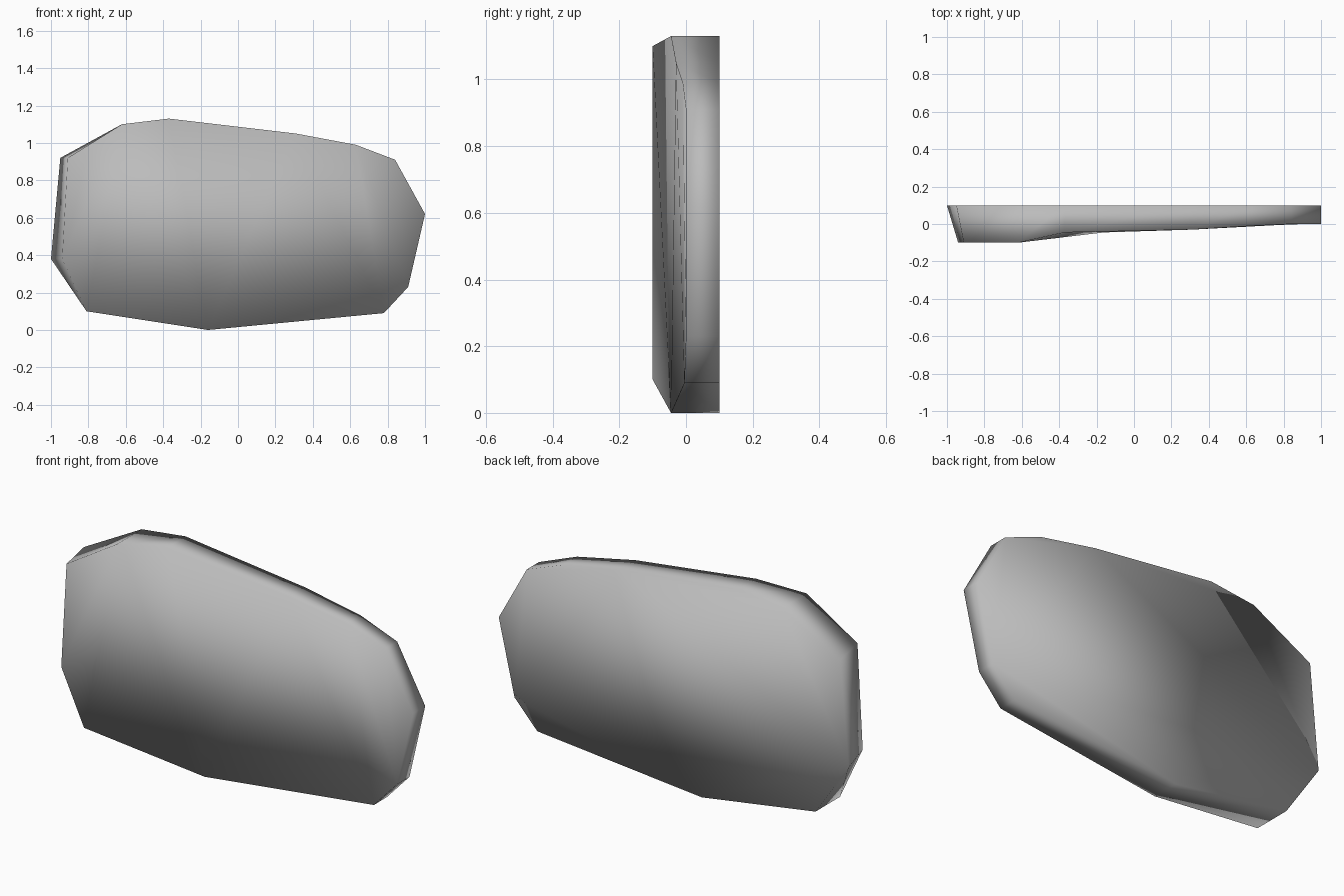
import bpy
import bmesh

cube = bpy.data.objects.get("Cube")
if cube:
    bpy.data.objects.remove(cube, do_unlink=True)

# Stone colour
stone = bpy.data.materials.new("stone_grey")
stone.use_nodes = True
colour = (0.5, 0.5, 0.5, 1)
stone.diffuse_color = colour
stone.node_tree.nodes["Principled BSDF"].inputs["Base Color"].default_value = colour

# Slab outline: x, z, front depth y, inward lean of the front rim
BACK = 0.1
outline = [
    (-1.0, 0.38, -0.1, 0.06),
    (-0.81, 0.1, -0.1, 0),
    (-0.16, 0.0, -0.045, 0),
    (0.78, 0.09, -0.005, 0),
    (0.91, 0.23, 0, 0),
    (1.0, 0.62, 0, 0),
    (0.84, 0.91, 0, 0),
    (0.63, 0.99, -0.01, 0),
    (0.31, 1.05, -0.03, 0),
    (-0.37, 1.13, -0.045, 0),
    (-0.62, 1.1, -0.1, 0),
    (-0.95, 0.92, -0.1, 0.04),
]

bm = bmesh.new()
front = [bm.verts.new((x + lean, y, z)) for x, z, y, lean in outline]
back = [bm.verts.new((x, BACK, z)) for x, z, y, lean in outline]
count = len(outline)

# Front: raised left plate, sloping step, broad middle and thin right end
for strip in [(0, 1, 10, 11), (1, 2, 10), (2, 9, 10), (2, 8, 9),
              (2, 3, 8), (3, 7, 8), (3, 4, 5, 6, 7)]:
    bm.faces.new([front[i] for i in strip])

# Flat back and side walls
bm.faces.new(back[::-1])
for i in range(count):
    j = (i + 1) % count
    bm.faces.new((front[j], front[i], back[i], back[j]))

bmesh.ops.recalc_face_normals(bm, faces=bm.faces[:])
for face in bm.faces:
    face.smooth = True

mesh = bpy.data.meshes.new("stone_slab")
bm.to_mesh(mesh)
bm.free()
mesh.materials.append(stone)
slab = bpy.data.objects.new("stone_slab", mesh)
bpy.context.collection.objects.link(slab)
